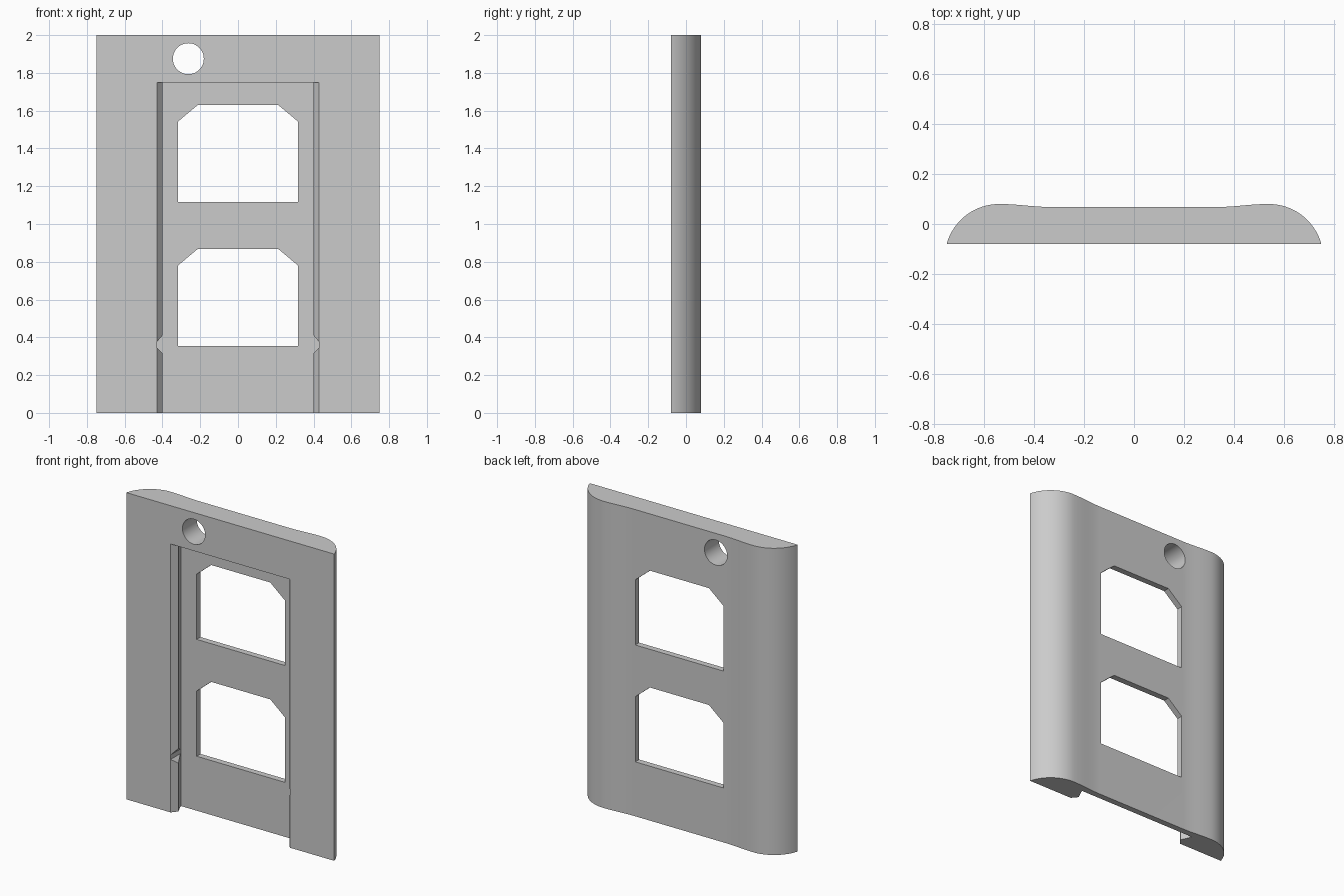
import bpy, bmesh, math
from mathutils import Vector

cube = bpy.data.objects.get("Cube")
if cube:
    bpy.data.objects.remove(cube, do_unlink=True)

grey = bpy.data.materials.new("plain grey")
grey.use_nodes = True
grey.diffuse_color = (0.6, 0.6, 0.6, 1)
grey.node_tree.nodes["Principled BSDF"].inputs["Base Color"].default_value = (0.6, 0.6, 0.6, 1)


def prism(name, points, axis, start, end):
    """Extrude a closed 2D outline along y or z."""
    bm = bmesh.new()
    place = (lambda a, b: (a, b, start)) if axis == "z" else (lambda a, b: (a, start, b))
    face = bm.faces.new([bm.verts.new(place(a, b)) for a, b in points])
    step = Vector((0, 0, end - start)) if axis == "z" else Vector((0, end - start, 0))
    new = bmesh.ops.extrude_face_region(bm, geom=[face])["geom"]
    bmesh.ops.translate(bm, vec=step, verts=[v for v in new if isinstance(v, bmesh.types.BMVert)])
    bmesh.ops.recalc_face_normals(bm, faces=bm.faces)
    mesh = bpy.data.meshes.new(name)
    bm.to_mesh(mesh)
    bm.free()
    mesh.materials.append(grey)
    obj = bpy.data.objects.new(name, mesh)
    bpy.context.collection.objects.link(obj)
    return obj


def mirrored(half):
    """Complete a right-hand outline with its mirror image."""
    return half + [(-x, y) for x, y in reversed(half)]


# Panel section: flat front, rounded sides, shallow dip across the back
FRONT, PEAK, DIP = -0.08, 0.08, 0.068
PEAK_X, FLAT_X, RADIUS = 0.54, 0.33, 0.218
sweep = math.asin(0.21 / RADIUS)
half = [(0.75, FRONT)]
for i in range(1, 21):
    a = sweep * (1 - i / 20)
    half.append((PEAK_X + RADIUS * math.sin(a), PEAK - RADIUS * (1 - math.cos(a))))
for i in range(1, 13):
    t = i / 12
    half.append((PEAK_X + (FLAT_X - PEAK_X) * t,
                 DIP + (PEAK - DIP) * (1 + math.cos(math.pi * t)) / 2))
panel = prism("panel", mirrored(half), "z", 0, 2)

# Front channel with V-shaped retaining ridges along its sides
FLOOR = 0.028
channel = [(0.43, -0.12), (0.43, FRONT), (0.4, -0.043), (0.43, 0.02), (0.43, FLOOR)]
cutters = [prism("channel_cutter", mirrored(channel), "z", -0.1, 1.75)]

# Notches through the ridges
notch = [(0.35, 0.315), (0.4, 0.315), (0.43, 0.345), (0.43, 0.375), (0.4, 0.41), (0.35, 0.41)]
for name, side in (("left", 1), ("right", -1)):
    cutters.append(prism(name + "_notch_cutter", [(side * x, z) for x, z in notch],
                         "y", -0.12, FLOOR))

# Two openings with chamfered upper corners
for name, base in (("lower", 0.355), ("upper", 1.117)):
    opening = [(0.318, base), (0.318, base + 0.425), (0.213, base + 0.513)]
    cutters.append(prism(name + "_opening_cutter", mirrored(opening), "y", -0.2, 0.2))

# Round hole near the top
circle = [(-0.263 + 0.082 * math.cos(math.tau * i / 48), 1.875 + 0.082 * math.sin(math.tau * i / 48))
          for i in range(48)]
cutters.append(prism("hole_cutter", circle, "y", -0.2, 0.2))

# Cut everything out of the panel
bpy.ops.object.select_all(action="DESELECT")
panel.select_set(True)
bpy.context.view_layer.objects.active = panel
for cutter in cutters:
    cutter.hide_render = True
    mod = panel.modifiers.new(cutter.name, "BOOLEAN")
    mod.operation = "DIFFERENCE"
    mod.solver = "EXACT"
    mod.object = cutter
    bpy.ops.object.modifier_apply(modifier=mod.name)
    bpy.data.objects.remove(cutter, do_unlink=True)

bpy.ops.object.shade_smooth_by_angle(angle=math.radians(25))
